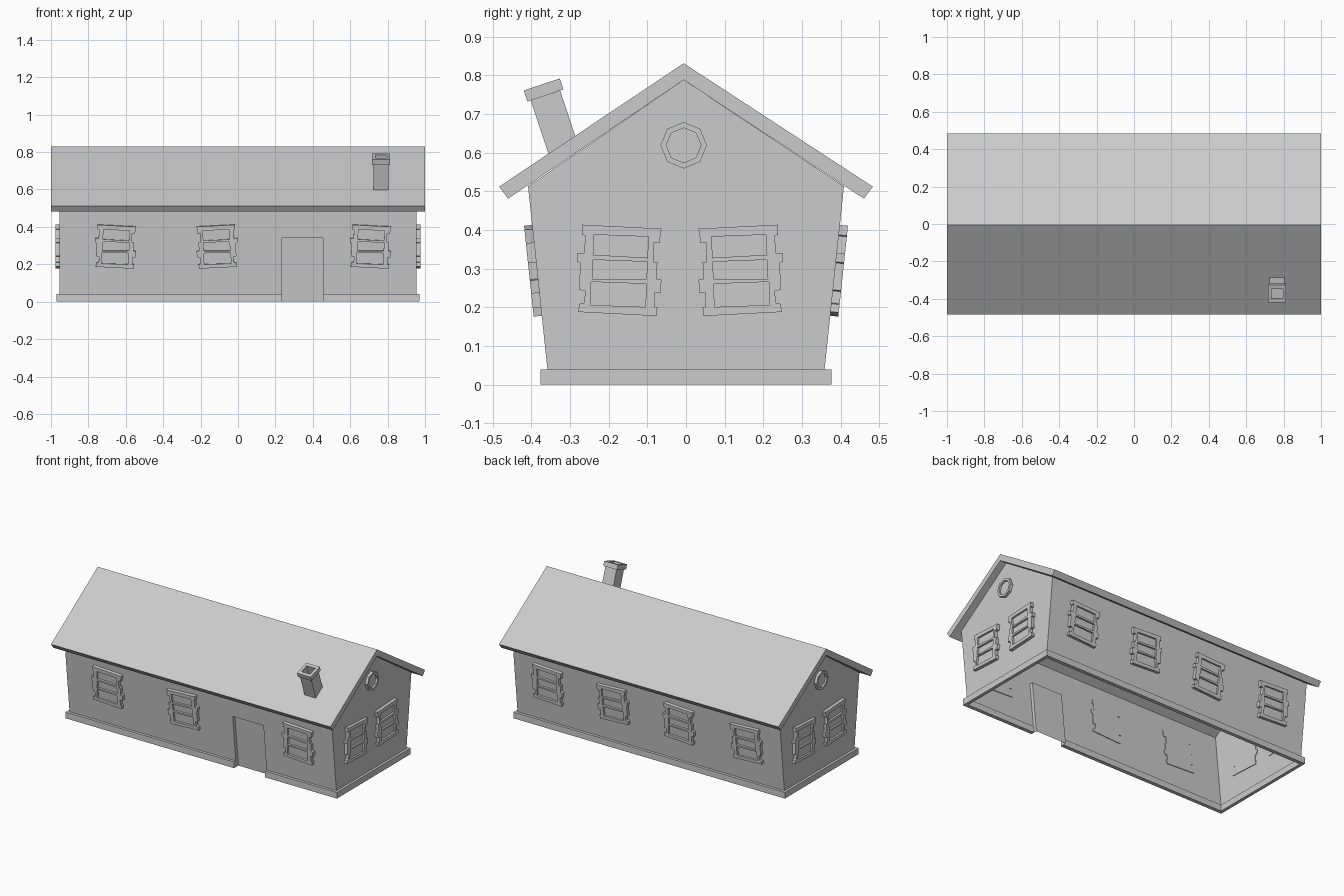
import bpy, bmesh
from math import radians, cos, sin, pi
from mathutils import Matrix

if "Cube" in bpy.data.objects:
    bpy.data.objects.remove(bpy.data.objects["Cube"])

RIDGE_Y = -0.006
TILT = 0.106            # outward lean of the long walls
X_END = 0.955           # gable wall position
DOOR = (0.235, 0.455, 0.34)


def plate(name, loops, matrix, d0, d1):
    """Flat shape with holes (even-odd fill of loops), thick from d0 to d1 along local z."""
    cu = bpy.data.curves.new(name + "_outline", 'CURVE')
    cu.dimensions, cu.fill_mode, cu.extrude = '2D', 'BOTH', (d1 - d0) / 2
    for loop in loops:
        sp = cu.splines.new('POLY')
        sp.points.add(len(loop) - 1)
        for p, (x, y) in zip(sp.points, loop):
            p.co = (x, y, 0, 1)
        sp.use_cyclic_u = True
    tmp = bpy.data.objects.new(name + "_tmp", cu)
    bpy.context.collection.objects.link(tmp)
    dg = bpy.context.evaluated_depsgraph_get()
    me = bpy.data.meshes.new_from_object(tmp.evaluated_get(dg))
    bpy.data.objects.remove(tmp)
    me.transform(matrix @ Matrix.Translation((0, 0, (d0 + d1) / 2)))
    bm = bmesh.new()
    bm.from_mesh(me)
    bmesh.ops.remove_doubles(bm, verts=bm.verts, dist=1e-5)
    bmesh.ops.recalc_face_normals(bm, faces=bm.faces)
    bm.to_mesh(me)
    bm.free()
    for f in me.polygons:
        f.use_smooth = False
    me.name = name
    ob = bpy.data.objects.new(name, me)
    bpy.context.collection.objects.link(ob)
    return ob


def on_wall(angle, u, dist, z, tilt=0.0):
    """Frame lying on a wall: local x along it, y up, z outward."""
    return (Matrix.Rotation(radians(angle), 4, 'Z')
            @ Matrix.Translation((u, -dist, z))
            @ Matrix.Rotation(pi / 2 + tilt, 4, 'X'))


def rect(x0, x1, y0, y1):
    return [(x0, y0), (x1, y0), (x1, y1), (x0, y1)]


# Walls: thin shell open at the bottom, with a recessed door
def wy(z):
    return 0.354 + TILT * z


bm = bmesh.new()


def face(*pts):
    bm.faces.new([bm.verts.new(p) for p in pts])


top = 0.513
dx0, dx1, dz = DOOR
rec = 0.022
face(*[(x, -wy(z), z) for x, z in [(-X_END, 0), (dx0, 0), (dx0, dz), (dx1, dz), (dx1, 0),
                                  (X_END, 0), (X_END, top), (-X_END, top)]])
face(*[(x, wy(z), z) for x, z in rect(-X_END, X_END, 0, top)])
for x in (-X_END, X_END):
    face((x, -wy(0), 0), (x, wy(0), 0), (x, wy(top), top), (x, RIDGE_Y, 0.788), (x, -wy(top), top))
# Door panel and reveals
edge = [(dx0, 0), (dx0, dz), (dx1, dz), (dx1, 0)]
face(*[(x, -wy(z) + rec, z) for x, z in edge])
for (xa, za), (xb, zb) in zip(edge, edge[1:]):
    face((xa, -wy(za), za), (xb, -wy(zb), zb), (xb, -wy(zb) + rec, zb), (xa, -wy(za) + rec, za))
bmesh.ops.remove_doubles(bm, verts=bm.verts, dist=1e-5)
bmesh.ops.recalc_face_normals(bm, faces=bm.faces)
me = bpy.data.meshes.new("walls")
bm.to_mesh(me)
bm.free()
bpy.context.collection.objects.link(bpy.data.objects.new("walls", me))

# Foundation strip, interrupted at the door
ox, oy, ix, iy = 0.971, 0.376, 0.95, 0.352
plate("foundation", [[(dx0, -oy), (-ox, -oy), (-ox, oy), (ox, oy), (ox, -oy), (dx1, -oy),
                      (dx1, -iy), (ix, -iy), (ix, iy), (-ix, iy), (-ix, -iy), (dx0, -iy)]],
      Matrix(), 0, 0.04)

# Roof slab
plate("roof", [[(-0.483, 0.512), (-0.46, 0.481), (RIDGE_Y, 0.788), (0.46, 0.481),
                (0.483, 0.512), (RIDGE_Y, 0.831)]], on_wall(90, 0, 0, 0), -1, 1)

# Crooked window shape, in small units about its centre
OUTLINE = [(-36, 45), (43, 41), (41, 27), (35, 27), (35, 8), (39, 8), (38, -9), (43, -10),
           (42, -23), (36, -23), (36, -37), (39, -37), (38, -46), (-40, -42), (-39, -34),
           (-34, -33), (-33, -21), (-39, -20), (-38, 7), (-41, 8), (-41, 17), (-34, 17),
           (-33, 34), (-36, 35)]
PANES = [[(-24, 35), (30, 33), (29, 12), (-25, 15)],
         [(-25, 10), (29, 8), (28, -9), (-26, -9)],
         [(-27, -12), (28, -14), (27, -37), (-28, -35)]]


def window(name, matrix, flip):
    s = 1 / 385.6
    def scaled(loop):
        return [(x * s * (-1 if flip else 1), y * s) for x, y in loop]
    holes = [scaled(p) for p in PANES]
    plate(name + "_frame", [scaled(OUTLINE)] + holes, matrix, -0.004, 0.021)
    plate(name + "_panes", holes, matrix, -0.004, 0.009)


ZC = 0.297
long_tilt = TILT
for i, (x, flip) in enumerate([(-0.657, 0), (-0.11, 1), (0.706, 0)]):
    window(f"front_window_{i}", on_wall(0, x, wy(ZC), ZC, long_tilt), flip)
for i, (x, flip) in enumerate([(0.715, 0), (0.24, 1), (-0.225, 0), (-0.715, 1)]):
    window(f"back_window_{i}", on_wall(180, -x, wy(ZC), ZC, long_tilt), flip)


def octagon(r):
    return [(r * cos(k * pi / 4), r * sin(k * pi / 4)) for k in range(8)]


for side, angle, sgn in (("right", 90, 1), ("left", -90, -1)):
    for i, (u, flip) in enumerate([(-0.175, 0), (0.144, 1)]):
        window(f"{side}_window_{i}", on_wall(angle, u, X_END, ZC), flip)
    # Round attic window
    m = on_wall(angle, RIDGE_Y * sgn, X_END, 0.619)
    plate(f"{side}_attic_frame", [octagon(0.06), octagon(0.045)], m, -0.004, 0.018)
    plate(f"{side}_attic_pane", [octagon(0.045)], m, -0.004, 0.006)

# Leaning chimney with a hollow cap
m = Matrix.Translation((0.765, -0.373, 0.776)) @ Matrix.Rotation(radians(18.5), 4, 'X')
hole = rect(-0.031, 0.031, -0.028, 0.028)
plate("chimney_body", [rect(-0.04, 0.04, -0.04, 0.04), hole], m, -0.185, -0.03)
plate("chimney_cap", [rect(-0.049, 0.049, -0.049, 0.049), hole], m, -0.03, 0)
